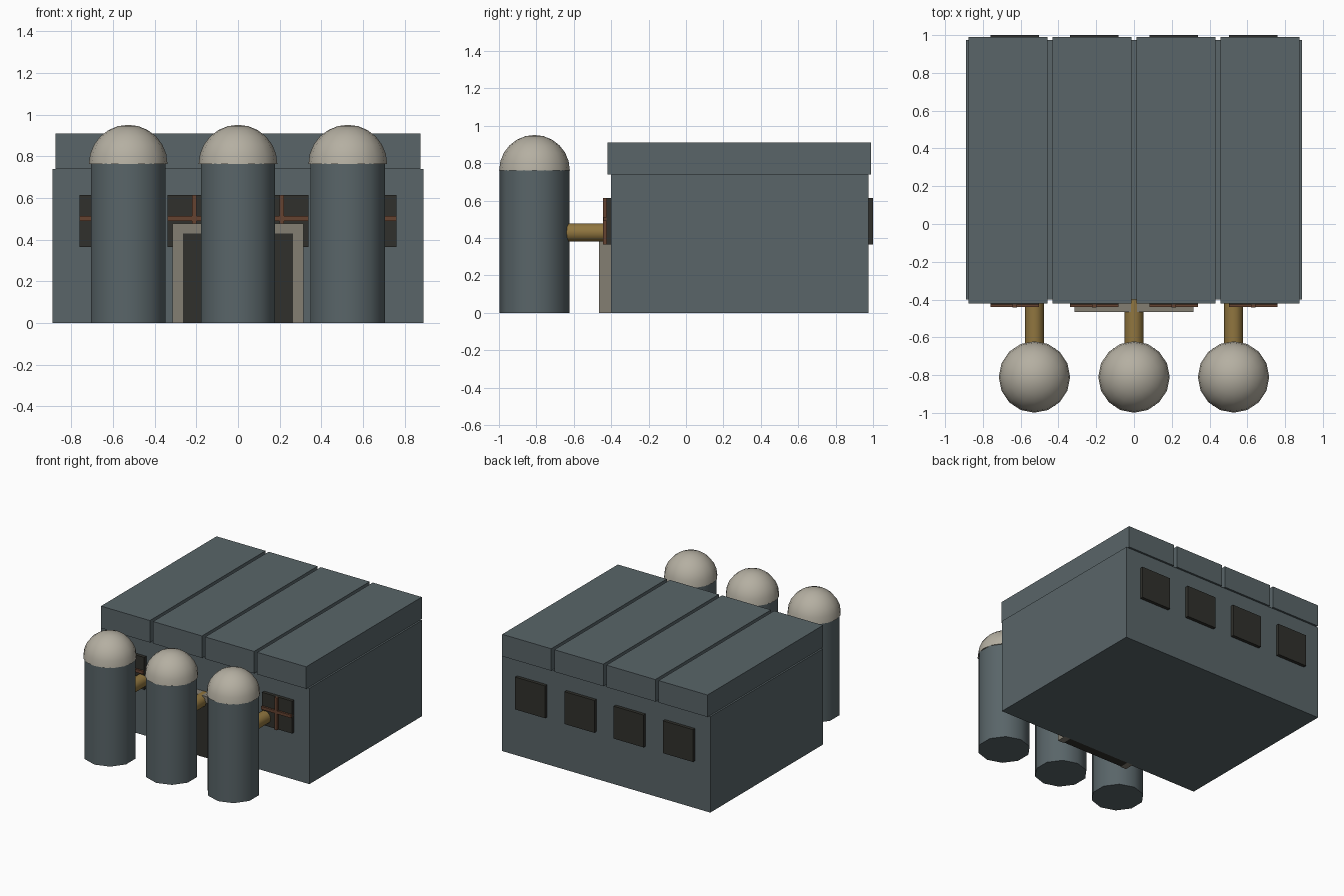
import bpy, bmesh, math
from mathutils import Matrix

if "Cube" in bpy.data.objects:
    bpy.data.objects.remove(bpy.data.objects["Cube"])


def material(name, r, g, b):
    m = bpy.data.materials.new(name)
    m.diffuse_color = (r, g, b, 1)
    m.use_nodes = True
    m.node_tree.nodes["Principled BSDF"].inputs["Base Color"].default_value = m.diffuse_color
    return m


SLATE = material("slate", 0.10, 0.13, 0.14)
CREAM = material("cream", 0.46, 0.43, 0.36)
STONE = material("stone", 0.23, 0.21, 0.17)
DARK = material("dark", 0.03, 0.03, 0.025)
BROWN = material("brown", 0.13, 0.055, 0.03)
BRASS = material("brass", 0.28, 0.18, 0.05)


def finish(name, bm, mat, smooth=False):
    mesh = bpy.data.meshes.new(name)
    bm.to_mesh(mesh)
    bm.free()
    mesh.materials.append(mat)
    ob = bpy.data.objects.new(name, mesh)
    bpy.context.collection.objects.link(ob)
    if smooth:
        bpy.ops.object.select_all(action='DESELECT')
        ob.select_set(True)
        bpy.context.view_layer.objects.active = ob
        bpy.ops.object.shade_smooth_by_angle(angle=math.radians(40))
    return ob


def box(name, x, y, z, mat):
    """Box from (min, max) ranges on each axis."""
    bm = bmesh.new()
    bmesh.ops.create_cube(bm, size=1)
    for v in bm.verts:
        v.co = [(lo + hi) / 2 + c * (hi - lo) for c, (lo, hi) in zip(v.co, (x, y, z))]
    return finish(name, bm, mat)


def cylinder(name, radius, length, matrix, mat):
    bm = bmesh.new()
    bmesh.ops.create_cone(bm, cap_ends=True, segments=10, radius1=radius,
                          radius2=radius, depth=length, matrix=matrix)
    return finish(name, bm, mat, True)


def dome(name, radius, x, y, z, mat):
    bm = bmesh.new()
    bmesh.ops.create_uvsphere(bm, u_segments=16, v_segments=12, radius=radius)
    geom = bm.verts[:] + bm.edges[:] + bm.faces[:]
    bmesh.ops.bisect_plane(bm, geom=geom, plane_co=(0, 0, 0), plane_no=(0, 0, 1),
                           clear_inner=True)
    bmesh.ops.holes_fill(bm, edges=[e for e in bm.edges if e.is_boundary])
    bmesh.ops.translate(bm, verts=bm.verts, vec=(x, y, z))
    return finish(name, bm, mat, True)


# main hall
box("hall_walls", (-0.89, 0.89), (-0.40, 0.975), (0, 0.74), SLATE)

for i in range(4):
    k = i - 1.5
    # roof slabs with narrow gaps
    cx = k * 0.445
    box(f"roof_slab_{i}", (cx - 0.209, cx + 0.209), (-0.42, 0.99), (0.74, 0.91), SLATE)
    # windows, barred on the front only
    wx = k * 0.421
    wide = (wx - 0.128, wx + 0.128)
    box(f"front_window_{i}", wide, (-0.425, -0.39), (0.365, 0.615), DARK)
    box(f"back_window_{i}", wide, (0.965, 1.0), (0.365, 0.615), DARK)
    box(f"window_upright_{i}", (wx - 0.011, wx + 0.011), (-0.443, -0.41),
        (0.365, 0.615), BROWN)
    box(f"window_crossbar_{i}", wide, (-0.44, -0.41), (0.49, 0.513), BROWN)

# doorway
for side in (-1, 1):
    xs = sorted((side * 0.265, side * 0.315))
    box("door_post", xs, (-0.465, -0.39), (0, 0.43), STONE)
box("door_lintel", (-0.315, 0.315), (-0.465, -0.39), (0.43, 0.477), STONE)
box("door_panel", (-0.265, 0.265), (-0.458, -0.39), (0, 0.43), DARK)

# storage tanks with domes and feed pipes
for i, x in enumerate((-0.527, 0, 0.527)):
    cylinder(f"tank_{i}", 0.1875, 0.765, Matrix.Translation((x, -0.81, 0.3825)), SLATE)
    dome(f"tank_dome_{i}", 0.189, x, -0.81, 0.762, CREAM)
    turn = Matrix.Rotation(math.pi / 2, 4, 'X') @ Matrix.Rotation(math.pi / 2, 4, 'Z')
    cylinder(f"feed_pipe_{i}", 0.05, 0.32,
             Matrix.Translation((x, -0.54, 0.43)) @ turn, BRASS)
